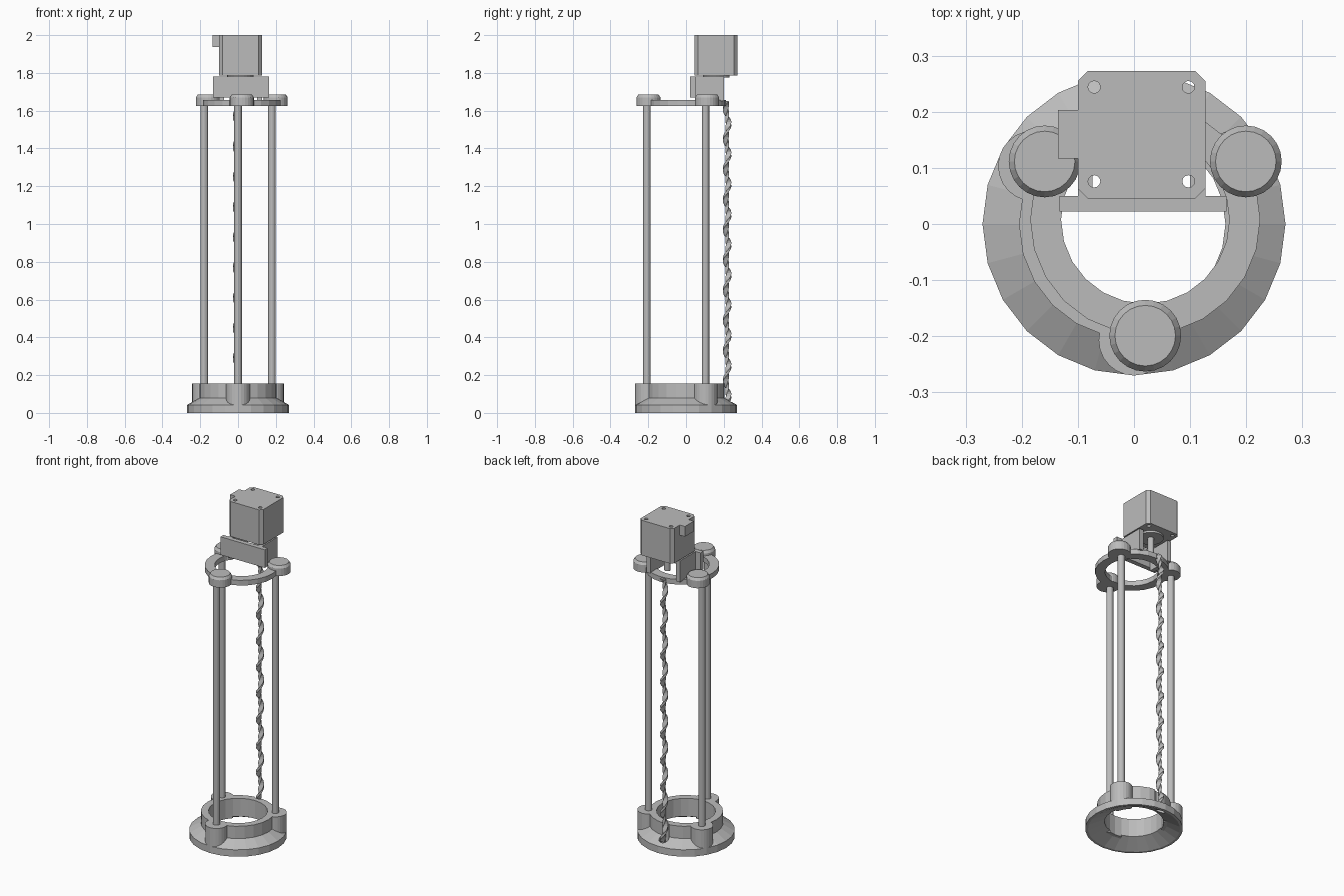
import bpy, bmesh, math
from mathutils import Vector, Matrix

if "Cube" in bpy.data.objects:
    bpy.data.objects.remove(bpy.data.objects["Cube"], do_unlink=True)

grey = bpy.data.materials.new("plain grey")
grey.use_nodes = True
COLOUR = (0.5, 0.5, 0.5, 1)
grey.diffuse_color = COLOUR
grey.node_tree.nodes["Principled BSDF"].inputs["Base Color"].default_value = COLOUR


def finish(bm, name):
    bmesh.ops.remove_doubles(bm, verts=bm.verts, dist=1e-5)
    bmesh.ops.recalc_face_normals(bm, faces=bm.faces)
    mesh = bpy.data.meshes.new(name)
    bm.to_mesh(mesh)
    bm.free()
    mesh.materials.append(grey)
    ob = bpy.data.objects.new(name, mesh)
    bpy.context.collection.objects.link(ob)
    return ob


def lathe(name, profile, x=0, y=0, sides=24, closed=True):
    """Spin a profile of (radius, height) points around a vertical axis."""
    bm = bmesh.new()
    rings = []
    for i in range(sides):
        a = 2 * math.pi * i / sides
        rings.append([bm.verts.new((x + r * math.cos(a), y + r * math.sin(a), z))
                      for r, z in profile])
    n = len(profile)
    for i in range(sides):
        a, b = rings[i], rings[(i + 1) % sides]
        for j in range(n if closed else n - 1):
            k = (j + 1) % n
            bm.faces.new((a[j], b[j], b[k], a[k]))
    if not closed:
        for end in (0, -1):
            bm.faces.new([r[end] for r in rings])
    return finish(bm, name)


def rod(name, x, y, r, z0, z1, sides=24):
    return lathe(name, [(r, z0), (r, z1)], x, y, sides, closed=False)


def box(name, x0, x1, y0, y1, z0, z1, corner=0):
    bm = bmesh.new()
    size = Vector((x1 - x0, y1 - y0, z1 - z0))
    mid = Vector((x0 + x1, y0 + y1, z0 + z1)) / 2
    bmesh.ops.create_cube(bm, size=1, matrix=Matrix.Translation(mid) @ Matrix.Diagonal(size).to_4x4())
    if corner:
        upright = [e for e in bm.edges
                   if abs(e.verts[0].co.z - e.verts[1].co.z) > size.z / 2]
        bmesh.ops.bevel(bm, geom=upright, offset=corner, segments=1, affect='EDGES')
    return finish(bm, name)


def cut(ob, cutter):
    mod = ob.modifiers.new("cut", 'BOOLEAN')
    mod.operation, mod.solver, mod.object = 'DIFFERENCE', 'EXACT', cutter
    bpy.context.view_layer.update()
    with bpy.context.temp_override(object=ob, active_object=ob, selected_objects=[ob]):
        bpy.ops.object.modifier_apply(modifier=mod.name)
    bpy.data.objects.remove(cutter, do_unlink=True)


BORE, POST_R = 0.163, 0.063
AUGER = (-0.005, 0.218)
TOP = (0.02, 0.008)          # the upper ring sits slightly off centre

# Base: flared flange with a raised collar and hollow underside
base = lathe("base_flange", [(0.27, 0), (0.27, 0.042), (0.205, 0.08), (0.205, 0.155),
                             (BORE, 0.155), (BORE, 0.045), (0.255, 0)])
cut(base, rod("auger_hole", *AUGER, 0.028, -0.1, 0.3, 16))

# Three columns, each with a base socket, a rod and a top cap
for name, angle in (("front", -90), ("left", 30), ("right", 150)):
    x, y = (0.207 * f(math.radians(angle)) for f in (math.cos, math.sin))
    socket = rod(name + "_socket", x, y, POST_R, 0.035, 0.155)
    cut(socket, rod("bore_cutter", 0, 0, BORE, -0.1, 0.3))
    rod(name + "_rod", x, y, 0.02, 0.1, 1.65, 16)
    lathe(name + "_cap", [(0.064, 1.625), (0.064, 1.67), (0.054, 1.685)],
          x + TOP[0], y + TOP[1], 24, closed=False)

# Upper ring
lathe("top_ring", [(0.205, 1.625), (0.205, 1.656), (0.15, 1.656), (0.15, 1.625)], *TOP)

# Motor bracket: front plate and two cheeks
box("bracket_front_plate", -0.133, 0.165, 0.022, 0.05, 1.67, 1.78)
box("bracket_right_cheek", -0.1, -0.074, 0.05, 0.2, 1.65, 1.78)
box("bracket_left_cheek", 0.1, 0.127, 0.05, 0.2, 1.65, 1.78)

# Motor with chamfered corners and four screw holes
MX, MY = 0.013, 0.16
motor = box("motor_body", -0.1, 0.127, 0.045, 0.273, 1.787, 2.0, corner=0.018)
for sx in (-1, 1):
    for sy in (-1, 1):
        cut(motor, rod("screw_hole", MX + sx * 0.084, MY + sy * 0.084, 0.011, 1.7, 2.1, 12))
box("motor_connector", -0.135, -0.1, 0.117, 0.203, 1.938, 2.0)
rod("motor_boss", MX, MY, 0.07, 1.775, 1.787)
rod("motor_shaft", MX, MY, 0.018, 1.68, 1.775, 16)

# Auger: a twisted blade with its inner edge on the axis
bm = bmesh.new()
STEPS, Z0, Z1, PITCH = 160, 0.05, 1.65, 0.16
previous = None
for i in range(STEPS + 1):
    z = Z0 + (Z1 - Z0) * i / STEPS
    spin = Matrix.Rotation(2 * math.pi * (z - Z0) / PITCH, 3, 'Z')
    loop = [bm.verts.new(spin @ Vector((u, v, 0)) + Vector((*AUGER, z)))
            for u, v in ((-0.006, -0.008), (0.021, -0.008), (0.021, 0.008), (-0.006, 0.008))]
    if previous:
        for j in range(4):
            k = (j + 1) % 4
            bm.faces.new((previous[j], previous[k], loop[k], loop[j]))
    else:
        bm.faces.new(loop)
    previous = loop
bm.faces.new(previous)
finish(bm, "auger")
